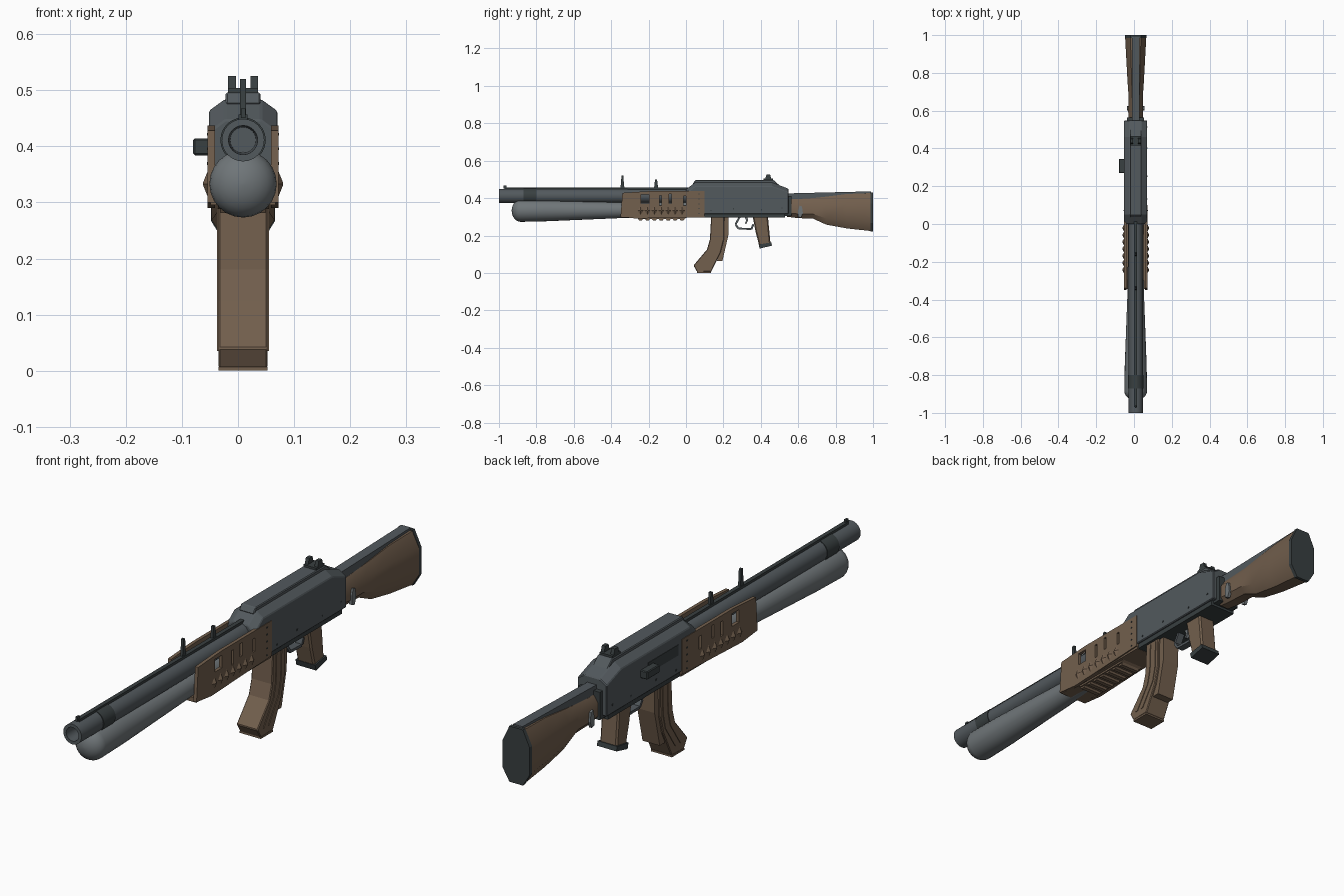
import bpy, math

CX = 0.009  # gun axis, offset because the charging handle widens one side


def mat(name, c):
    m = bpy.data.materials.new(name)
    m.diffuse_color = (*c, 1)
    return m


STEEL = mat("steel", (0.085, 0.10, 0.11))
DARK = mat("dark_steel", (0.04, 0.05, 0.052))
SILVER = mat("silver", (0.16, 0.18, 0.19))
WOOD = mat("wood", (0.17, 0.115, 0.075))


def mesh(name, verts, faces, m, smooth=False, bevel=0):
    me = bpy.data.meshes.new(name)
    me.from_pydata(verts, [], faces)
    ob = bpy.data.objects.new(name, me)
    bpy.context.collection.objects.link(ob)
    me.materials.append(m)
    bpy.ops.object.select_all(action='DESELECT')
    bpy.context.view_layer.objects.active = ob
    ob.select_set(True)
    bpy.ops.object.mode_set(mode='EDIT')
    bpy.ops.mesh.select_all(action='SELECT')
    bpy.ops.mesh.normals_make_consistent(inside=False)
    bpy.ops.object.mode_set(mode='OBJECT')
    if bevel:
        b = ob.modifiers.new("bevel", 'BEVEL')
        b.width, b.segments = bevel, 1
    if smooth:
        bpy.ops.object.shade_smooth_by_angle(angle=math.radians(35))
    return ob


def loft(name, rings, m, smooth=False, bevel=0):
    """Skin a list of equally sized point rings and cap both ends."""
    n = len(rings[0])
    verts = [p for r in rings for p in r]
    faces = [(i * n + j, i * n + (j + 1) % n, (i + 1) * n + (j + 1) % n, (i + 1) * n + j)
             for i in range(len(rings) - 1) for j in range(n)]
    faces += [tuple(range(n)), tuple(range(len(verts) - n, len(verts)))]
    return mesh(name, verts, faces, m, smooth, bevel)


def prism(name, prof, x0, x1, m, bevel=0):
    """Extrude a (y, z) side profile across x; x is relative to the gun axis."""
    return loft(name, [[(CX + x, y, z) for y, z in prof] for x in (x0, x1)], m, bevel=bevel)


def box(name, x0, x1, y0, y1, z0, z1, m, bevel=0):
    return prism(name, [(y0, z0), (y1, z0), (y1, z1), (y0, z1)], x0, x1, m, bevel)


def lathe(name, prof, m, seg=24):
    """Revolve (y, radius, centre z) steps around the y direction."""
    a = [2 * math.pi * k / seg for k in range(seg)]
    return loft(name, [[(CX + r * math.cos(t), y, z + r * math.sin(t)) for t in a]
                       for y, r, z in prof], m, True)


# Barrel with open bore, band and top rib
B = 0.411
lathe("barrel", [(0.05, 0.037, B), (-1, 0.038, B), (-1, 0.026, B), (-0.90, 0.023, B)], STEEL)
lathe("barrel_band", [(-0.87, 0.036, B), (-0.87, 0.0405, B), (-0.80, 0.0405, B), (-0.80, 0.036, B)], DARK)
box("barrel_rib", -0.008, 0.008, -0.97, 0.02, 0.44, 0.457, DARK)
box("muzzle_bead", -0.004, 0.004, -0.975, -0.96, 0.45, 0.467, DARK)

# Lower tube: rounded nose, tapering to the rear
nose = [(-0.885 - 0.047 * math.cos(t), 0.06 * math.sin(t), 0.333)
        for t in [math.radians(3 + 14.5 * k) for k in range(7)]]
lathe("lower_tube", nose + [(-0.75, 0.058, 0.334), (-0.35, 0.043, 0.336), (0.05, 0.04, 0.338)], SILVER)

# Forward sight posts
for i, (y, top) in enumerate([(-0.34, 0.52), (-0.16, 0.50)]):
    prism(f"front_sight_{i}", [(y - 0.011, 0.45), (y + 0.011, 0.45), (y + 0.008, 0.478),
                               (y + 0.005, top), (y - 0.005, top), (y - 0.008, 0.478)],
          -0.005, 0.005, DARK)

# Handguard side plates with cut windows and studs
cutters = [(-0.24, -0.197, 0.372, 0.42), (-0.143, -0.13, 0.36, 0.415),
           (-0.09, -0.077, 0.372, 0.422), (-0.014, -0.001, 0.36, 0.41)]
cutters = [box(f"window_cutter_{i}", -0.09, 0.09, *c, WOOD) for i, c in enumerate(cutters)]
for c in cutters:
    c.hide_render = True
    c.hide_set(True)
for side, s in (("left", -1), ("right", 1)):
    p = prism(f"handguard_{side}", [(-0.35, 0.30), (-0.26, 0.29), (0.10, 0.305), (0.10, 0.437),
                                    (-0.20, 0.437), (-0.34, 0.428)], s * 0.050, s * 0.063, WOOD)
    for c in cutters:
        b = p.modifiers.new("window", 'BOOLEAN')
        b.object, b.solver = c, 'EXACT'
    for k in range(7):
        y, z = -0.243 + 0.037 * k, 0.333
        loft(f"grip_stud_{side}_{k}", [[(CX + s * x, y - r, z), (CX + s * x, y, z - r * 1.4),
                                       (CX + s * x, y + r, z), (CX + s * x, y, z + r * 1.4)]
                                      for x, r in ((0.062, 0.018), (0.071, 0.002))], WOOD)
    for k in range(5):
        box(f"rivet_{side}_{k}", s * 0.06, s * 0.0645, 0.068, 0.073,
            0.315 + 0.026 * k, 0.32 + 0.026 * k, DARK)

# Handguard floor and ribbed underside
box("handguard_floor", -0.058, 0.058, -0.345, 0.10, 0.295, 0.312, WOOD)
prism("handguard_pad", [(-0.27, 0.30), (-0.25, 0.288), (-0.01, 0.288), (0.01, 0.30)], -0.045, 0.045, WOOD)
for k in range(7):
    y = -0.243 + 0.037 * k
    prism(f"pad_rib_{k}", [(y - 0.015, 0.292), (y - 0.008, 0.281), (y + 0.008, 0.281), (y + 0.015, 0.292)],
          -0.04, 0.04, WOOD)

# Receiver: chamfered body, top ridge and lower ledge
loft("receiver", [[(CX + x, y, z) for x, z in ((-.061, .315), (.061, .315), (.061, sh), (.032, top),
                                              (-.032, top), (-.061, sh))]
                  for y, sh, top in ((0, .425, .447), (.05, .463, .484), (.46, .463, .484), (.548, .432, .45))],
     STEEL, bevel=0.003)
prism("receiver_ridge", [(0.035, 0.475), (0.05, 0.496), (0.47, 0.496), (0.505, 0.463)], -0.031, 0.031, STEEL, 0.003)
box("receiver_ledge", -0.054, 0.054, 0.09, 0.53, 0.296, 0.32, DARK)
for s in (-1, 1):
    for k, (y, z) in enumerate([(0.13, 0.33), (0.25, 0.34), (0.40, 0.335), (0.51, 0.345)]):
        box(f"receiver_pin_{s}_{k}", s * 0.06, s * 0.0625, y, y + 0.006, z, z + 0.006, DARK)

# Rear sight
box("rear_sight_base", -0.027, 0.027, 0.415, 0.465, 0.49, 0.504, DARK)
for s in (-1, 1):
    prism(f"rear_sight_post_{s}", [(0.423, 0.5), (0.457, 0.5), (0.45, 0.525), (0.43, 0.525)],
          s * 0.013, s * 0.027, DARK)

# Charging handle
box("charging_handle", -0.089, -0.058, 0.27, 0.345, 0.384, 0.414, DARK, 0.003)
box("handle_slot", -0.0625, -0.05, 0.12, 0.30, 0.385, 0.425, DARK)

# Curved magazine with raised side ribs and rear spine
prism("magazine", [(0.135, 0.31), (0.205, 0.31), (0.203, 0.18), (0.185, 0.11), (0.135, 0.007), (0.06, 0.005),
                   (0.04, 0.04), (0.112, 0.125), (0.128, 0.18)], -0.044, 0.044, WOOD, 0.003)
prism("magazine_spine", [(0.19, 0.31), (0.228, 0.31), (0.226, 0.20), (0.195, 0.065), (0.165, 0.065), (0.185, 0.14)],
      -0.036, 0.036, WOOD)
for k, o in enumerate((0.0, 0.03)):
    prism(f"magazine_rib_{k}", [(0.152 + o, 0.29), (0.162 + o, 0.29), (0.158 + o, 0.18), (0.145 + o, 0.125),
                                (0.085 + o, 0.035), (0.075 + o, 0.035), (0.135 + o, 0.128), (0.148 + o, 0.18)],
          -0.0465, 0.0465, WOOD)
box("magazine_foot", -0.044, 0.044, 0.06, 0.134, 0.0, 0.007, WOOD)

# Trigger and guard
guard = [(0.29, 0.305), (0.265, 0.26), (0.28, 0.237), (0.35, 0.235), (0.36, 0.26)]
for k, ((y0, z0), (y1, z1)) in enumerate(zip(guard, guard[1:])):
    d = math.hypot(y1 - y0, z1 - z0)
    ny, nz = -(z1 - z0) / d * 0.005, (y1 - y0) / d * 0.005
    prism(f"trigger_guard_{k}", [(y0 + ny, z0 + nz), (y1 + ny, z1 + nz), (y1 - ny, z1 - nz), (y0 - ny, z0 - nz)],
          -0.014, 0.014, STEEL)
prism("trigger", [(0.31, 0.305), (0.328, 0.305), (0.332, 0.28), (0.322, 0.262), (0.315, 0.264), (0.322, 0.282)],
      -0.006, 0.006, SILVER)

# Pistol grip with flared base
prism("pistol_grip", [(0.355, 0.31), (0.437, 0.31), (0.452, 0.155), (0.392, 0.143), (0.372, 0.22)],
      -0.036, 0.036, WOOD, 0.006)
prism("grip_base", [(0.388, 0.152), (0.456, 0.163), (0.46, 0.146), (0.394, 0.13)], -0.041, 0.041, DARK)

# Stock: octagonal loft flaring to the butt
def octa(y, w, z0, z1):
    h = z1 - z0
    return [(CX + a * w, y, z0 + b * h) for a, b in ((-.5, 0), (.5, 0), (1, .22), (1, .72),
                                                    (.5, 1), (-.5, 1), (-1, .72), (-1, .22))]


loft("stock", [octa(0.54, .036, .30, .395), octa(0.60, .04, .293, .395), octa(0.68, .038, .29, .40),
               octa(0.75, .043, .258, .408), octa(0.86, .049, .238, .422), octa(0.988, .056, .224, .427)],
     WOOD, smooth=True)
loft("butt_plate", [octa(0.986, .057, .221, .43), octa(1.0, .056, .22, .43)], DARK)
prism("stock_comb", [(0.54, 0.385), (0.54, 0.425), (0.99, 0.436), (0.99, 0.41)], -0.019, 0.019, STEEL)
box("stock_socket", -0.045, 0.045, 0.53, 0.565, 0.305, 0.41, DARK)

# Sling loops on the stock neck
for s in (-1, 1):
    prism(f"sling_loop_{s}", [(0.60, 0.30), (0.615, 0.295), (0.625, 0.32), (0.62, 0.355), (0.607, 0.36), (0.60, 0.335)],
          s * 0.035, s * 0.047, SILVER)
